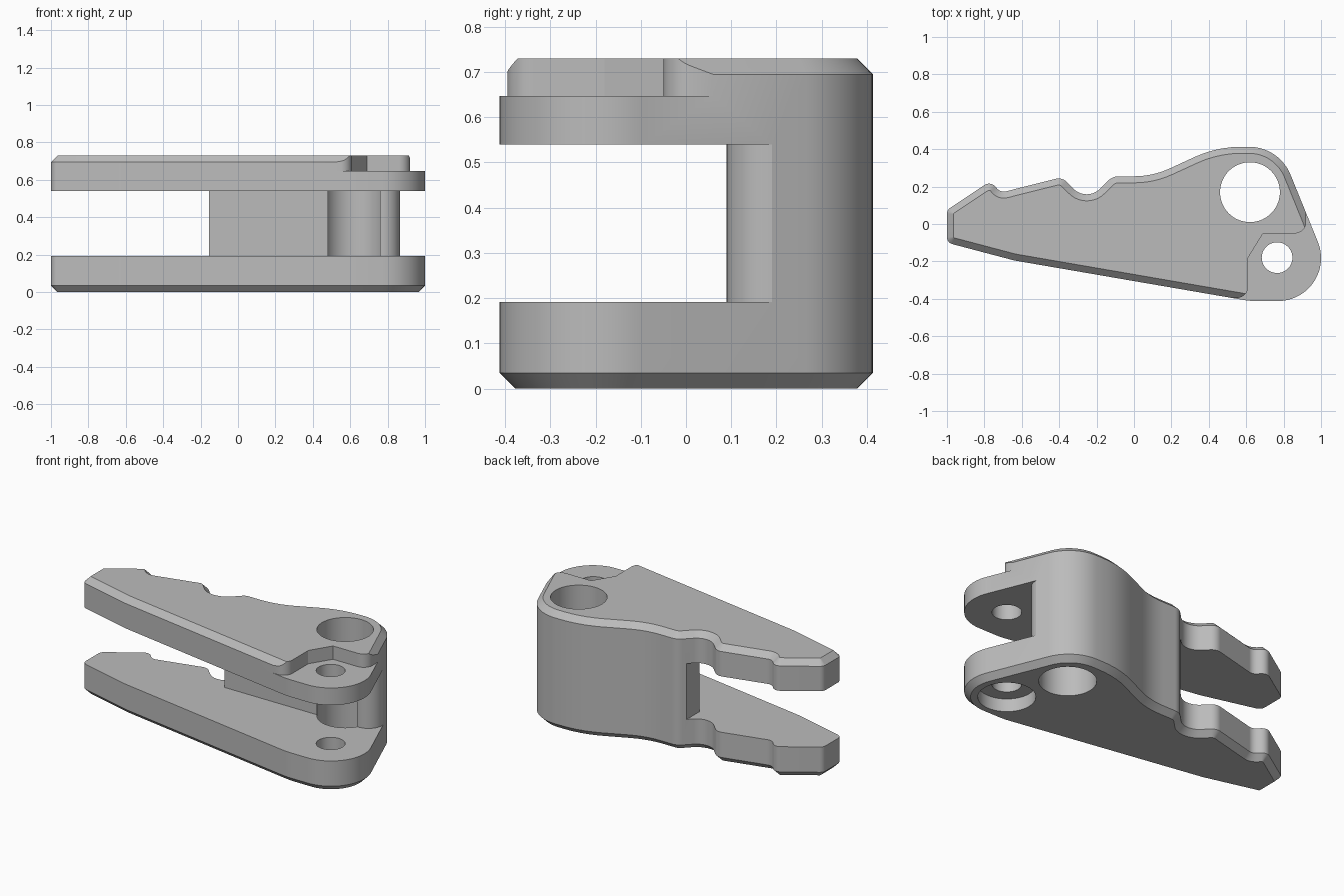
import bpy, bmesh, math
from mathutils import Vector

if "Cube" in bpy.data.objects:
    bpy.data.objects.remove(bpy.data.objects["Cube"], do_unlink=True)

grey = bpy.data.materials.new("plain grey")
grey.use_nodes = True
COLOUR = (0.5, 0.5, 0.5, 1)
grey.diffuse_color = COLOUR
grey.node_tree.nodes["Principled BSDF"].inputs["Base Color"].default_value = COLOUR


def rounded(corners):
    """Turn (x, y, radius) corners into a polygon with filleted corners."""
    points = []
    for i, corner in enumerate(corners):
        p = Vector(corner[:2])
        if len(corner) == 2:
            points.append(p)
            continue
        a = (Vector(corners[i - 1][:2]) - p).normalized()
        b = (Vector(corners[(i + 1) % len(corners)][:2]) - p).normalized()
        half = a.angle(b) / 2
        radius = corner[2]
        centre = p + (a + b).normalized() * radius / math.sin(half)
        start = p + a * radius / math.tan(half) - centre
        end = p + b * radius / math.tan(half) - centre
        sweep = math.atan2(start.x * end.y - start.y * end.x, start.dot(end))
        steps = max(3, math.ceil(abs(sweep) / math.radians(5)))
        for k in range(steps + 1):
            t = sweep * k / steps
            c, s = math.cos(t), math.sin(t)
            points.append(centre + Vector((start.x * c - start.y * s,
                                           start.x * s + start.y * c)))
    return points


def inset(points, d):
    """Offset a clockwise polygon inward with mitred corners."""
    result = []
    for i, p in enumerate(points):
        u = (p - points[i - 1]).normalized()
        v = (points[(i + 1) % len(points)] - p).normalized()
        n1, n2 = Vector((u.y, -u.x)), Vector((v.y, -v.x))
        result.append(p + (n1 + n2) * d / (1 + n1.dot(n2)))
    return result


def loft(name, rings):
    """Build a closed solid from stacked (polygon, z) rings."""
    bm = bmesh.new()
    loops = [[bm.verts.new((p.x, p.y, z)) for p in poly] for poly, z in rings]
    for low, high in zip(loops, loops[1:]):
        for i in range(len(low)):
            bm.faces.new((low[i - 1], low[i], high[i], high[i - 1]))
    bm.faces.new(loops[0])
    bm.faces.new(loops[-1])
    bmesh.ops.recalc_face_normals(bm, faces=bm.faces)
    mesh = bpy.data.meshes.new(name)
    bm.to_mesh(mesh)
    bm.free()
    mesh.materials.append(grey)
    obj = bpy.data.objects.new(name, mesh)
    bpy.context.collection.objects.link(obj)
    return obj


def circle(x, y, r, n=72):
    return [Vector((x + r * math.cos(math.tau * i / n),
                    y + r * math.sin(math.tau * i / n))) for i in range(n)]


def cut(body, name, polygon, low, high):
    """Subtract a prism from the body."""
    cutter = loft(name, [(polygon, low), (polygon, high)])
    cutter.hide_render = True
    mod = body.modifiers.new(name, "BOOLEAN")
    mod.operation = "DIFFERENCE"
    mod.solver = "EXACT"
    mod.object = cutter
    bpy.context.view_layer.objects.active = body
    bpy.ops.object.modifier_apply(modifier=mod.name)
    bpy.data.objects.remove(cutter, do_unlink=True)


HEIGHT, CHAMFER = 0.73, 0.035

# Outline, clockwise from the narrow tip along the notched back edge
outline = rounded([
    (-1, -0.1, 0.04), (-1, 0.075, 0.04),
    (-0.765, 0.231, 0.045), (-0.715, 0.167, 0.05),
    (-0.385, 0.25, 0.06), (-0.2525, 0.1175, 0.1), (-0.115, 0.255, 0.08),
    (0.1, 0.255, 0.45), (0.443, 0.413, 0.6), (0.776, 0.413, 0.24),
    (1.112, -0.412, 0.23), (0.62, -0.412, 0.4), (-0.64, -0.195, 0.3),
])
narrow = inset(outline, CHAMFER)

# Solid body with chamfered top and bottom rims
body = loft("forked_lever", [(narrow, 0), (outline, CHAMFER),
                             (outline, HEIGHT - CHAMFER), (narrow, HEIGHT)])

# Gap between the two jaws, leaving the web at the back
cut(body, "jaw_gap", rounded([
    (-1.2, -0.6), (1.2, -0.6), (1.2, 0.19), (0.866, 0.19), (0.866, 0.09, 0.095),
    (-0.155, 0.09), (-0.155, 0.6), (-1.2, 0.6)]), 0.192, 0.54)

# Pocket in the top around the pivot
cut(body, "pivot_pocket", rounded([
    (0.4, -0.395), (0.61, -0.395, 0.06), (0.61, -0.18), (0.69, -0.05),
    (0.92, -0.05, 0.06), (0.92, 0.1), (1.2, 0.1), (1.2, -0.6), (0.4, -0.6)]),
    0.647, 0.9)

# Large bore, pivot hole and the counterbore underneath
cut(body, "large_bore", circle(0.62, 0.17, 0.16), -0.1, 0.9)
cut(body, "pivot_hole", circle(0.765, -0.18, 0.082), -0.1, 0.9)
cut(body, "pivot_counterbore", circle(0.765, -0.18, 0.16), -0.1, 0.08)

# Smooth curved walls, crisp edges
bpy.ops.object.select_all(action="DESELECT")
body.select_set(True)
bpy.context.view_layer.objects.active = body
bpy.ops.object.shade_smooth_by_angle(angle=math.radians(25))
